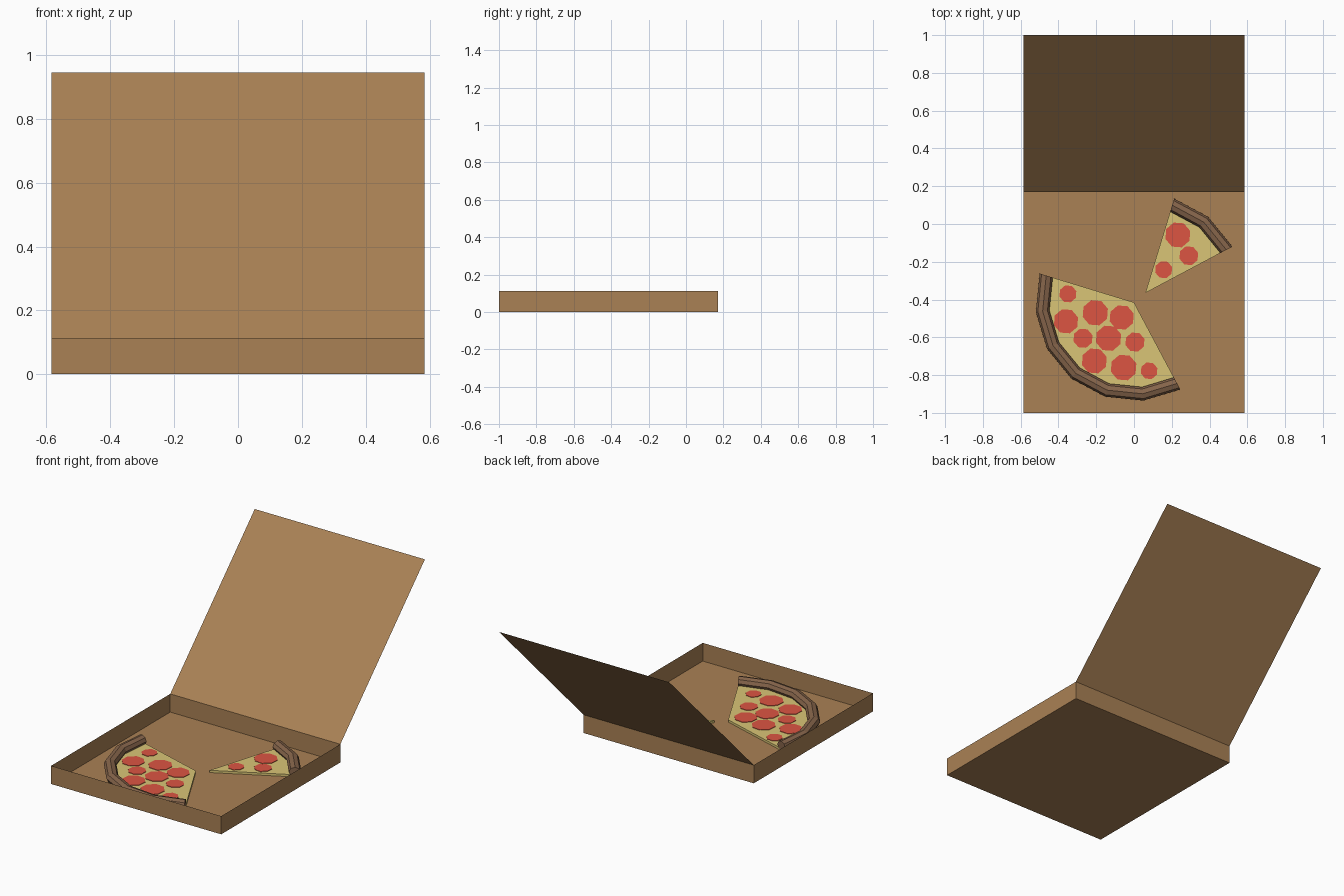
import bpy, bmesh
from math import cos, sin, radians, pi

if "Cube" in bpy.data.objects:
    bpy.data.objects.remove(bpy.data.objects["Cube"])


def material(name, rgb):
    m = bpy.data.materials.new(name)
    m.diffuse_color = (*rgb, 1)
    m.use_nodes = True
    m.node_tree.nodes["Principled BSDF"].inputs["Base Color"].default_value = m.diffuse_color
    return m


CARD = material("cardboard", (0.40, 0.22, 0.09))
CHEESE = material("cheese", (0.70, 0.56, 0.18))
CRUST = material("baked_crust", (0.24, 0.13, 0.07))
MEAT = material("pepperoni", (0.72, 0.09, 0.055))


def finish(name, bm, mat, recalc=True):
    if recalc:
        bmesh.ops.recalc_face_normals(bm, faces=bm.faces)
    me = bpy.data.meshes.new(name)
    bm.to_mesh(me)
    bm.free()
    me.materials.append(mat)
    ob = bpy.data.objects.new(name, me)
    bpy.context.collection.objects.link(ob)
    return ob


def slab(bm, outline, z0, z1):
    """Closed prism over a 2D outline."""
    f = bm.faces.new([bm.verts.new((x, y, z0)) for x, y in outline])
    ext = bmesh.ops.extrude_face_region(bm, geom=[f], use_keep_orig=True)
    top = [g for g in ext["geom"] if isinstance(g, bmesh.types.BMVert)]
    bmesh.ops.translate(bm, verts=top, vec=(0, 0, z1 - z0))


# Box: thin card tray, open at the top
HALF, FRONT, BACK, WALL = 0.585, -1.0, 0.17, 0.113
bm = bmesh.new()
corners = [(-HALF, FRONT), (HALF, FRONT), (HALF, BACK), (-HALF, BACK)]
low = [bm.verts.new((x, y, 0)) for x, y in corners]
high = [bm.verts.new((x, y, WALL)) for x, y in corners]
bm.faces.new(low[::-1])
for i in range(4):
    j = (i + 1) % 4
    bm.faces.new((low[i], low[j], high[j], high[i]))
finish("box_tray", bm, CARD, False)

# Lid: thin card sheet leaning back from the rear edge
bm = bmesh.new()
bm.faces.new([bm.verts.new(p) for p in (
    (-HALF, BACK, WALL), (HALF, BACK, WALL), (HALF, 1.0, 0.945), (-HALF, 1.0, 0.945))])
finish("box_lid", bm, CARD, False)


def pizza(name, apex, start, segments, toppings):
    ax, ay = apex
    angles = [radians(start + 22.5 * i) for i in range(segments + 1)]
    rim, half_w, half_h = 0.486, 0.036, 0.03

    # Cheese wedge
    bm = bmesh.new()
    slab(bm, [apex] + [(ax + rim * cos(a), ay + rim * sin(a)) for a in angles], 0.001, 0.015)
    finish(name + "_cheese", bm, CHEESE)

    # Crust: octagonal section swept along the rim, capped at both ends
    bm = bmesh.new()
    rings = []
    for a in angles:
        ring = []
        for k in range(8):
            t = k * pi / 4
            r = rim + half_w * cos(t)
            ring.append(bm.verts.new((ax + r * cos(a), ay + r * sin(a),
                                      0.031 + half_h * sin(t))))
        rings.append(ring)
    for p, q in zip(rings, rings[1:]):
        for k in range(8):
            n = (k + 1) % 8
            bm.faces.new((p[k], p[n], q[n], q[k]))
    bm.faces.new(rings[0])
    bm.faces.new(rings[-1])
    finish(name + "_crust", bm, CRUST)

    # Pepperoni discs
    bm = bmesh.new()
    for x, y, r in toppings:
        slab(bm, [(x + r * cos((k + 0.4) * pi / 4), y + r * sin((k + 0.4) * pi / 4))
                  for k in range(8)], 0.012, 0.018)
    finish(name + "_pepperoni", bm, MEAT)


pizza("large_piece", (0.0, -0.415), 163, 6, [
    (-0.35, -0.37, 0.047), (-0.205, -0.47, 0.07), (-0.065, -0.495, 0.067),
    (-0.36, -0.515, 0.067), (-0.27, -0.605, 0.053), (-0.135, -0.605, 0.07),
    (0.005, -0.625, 0.053), (-0.21, -0.725, 0.069), (-0.055, -0.76, 0.071),
    (0.08, -0.777, 0.046)])
pizza("single_slice", (0.06, -0.365), 28, 2, [
    (0.232, -0.058, 0.069), (0.29, -0.168, 0.052), (0.157, -0.242, 0.047)])
